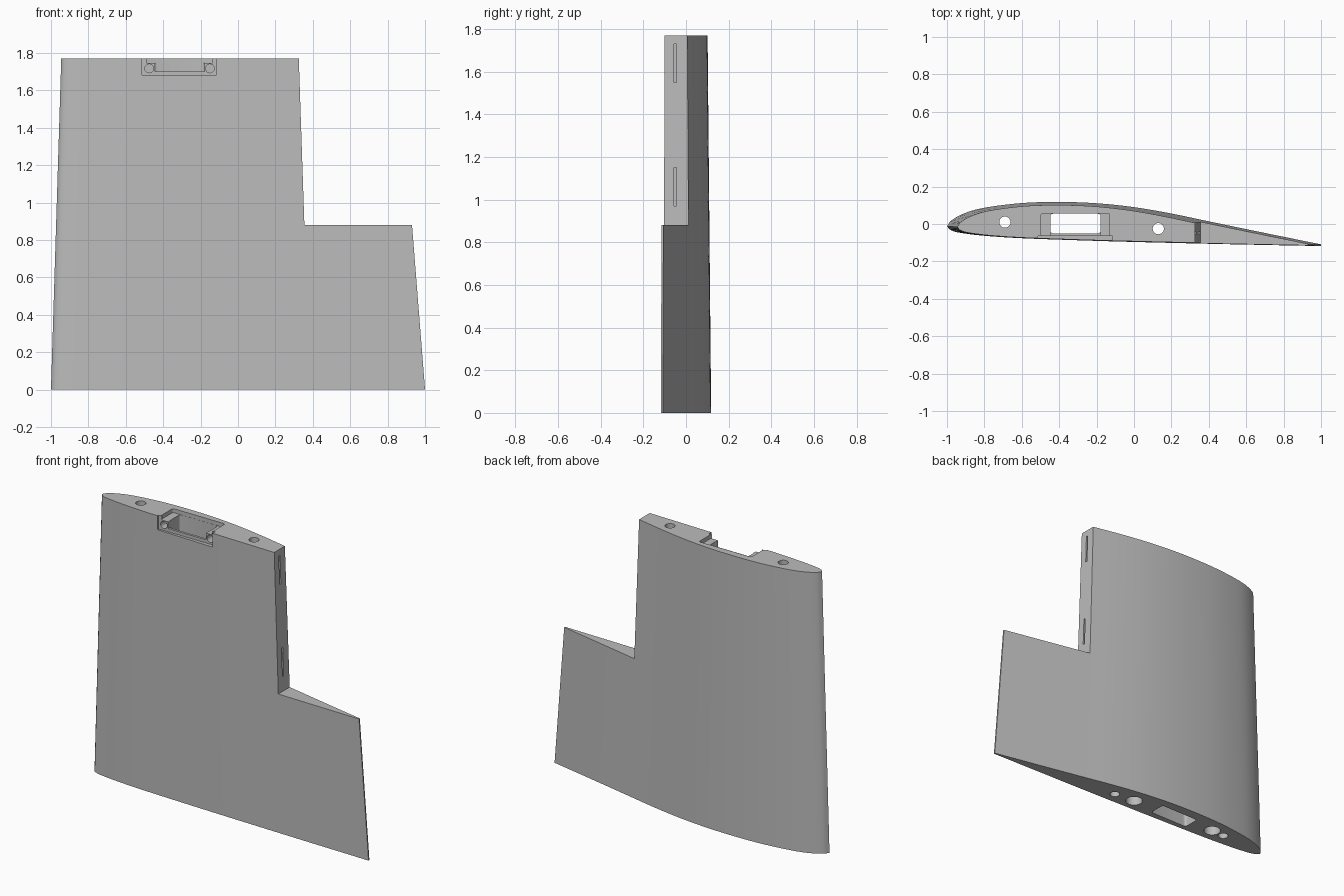
import bpy, bmesh
from mathutils import Vector, Matrix

cube = bpy.data.objects.get("Cube")
if cube:
    bpy.data.objects.remove(cube, do_unlink=True)

HEIGHT = 1.77
grey = bpy.data.materials.new("light grey")
grey.use_nodes = True
colour = (0.5, 0.5, 0.5, 1)
grey.diffuse_color = colour
grey.node_tree.nodes["Principled BSDF"].inputs["Base Color"].default_value = colour


def spline(points, steps=5):
    """Smooth curve through the points."""
    p = [Vector(q) for q in points]
    p = [2 * p[0] - p[1]] + p + [2 * p[-1] - p[-2]]
    out = []
    for a, b, c, d in zip(p, p[1:], p[2:], p[3:]):
        for i in range(steps):
            t = i / steps
            out.append(b + (c - a) * t / 2 + (2 * a - 5 * b + 4 * c - d) * t * t / 2
                       + (3 * b - a - 3 * c + d) * t ** 3 / 2)
    return out + [p[-2]]


def loft(name, lower, upper):
    """Solid between two matching outlines."""
    bm = bmesh.new()
    rings = [[bm.verts.new(v) for v in ring] for ring in (lower, upper)]
    n = len(lower)
    bm.faces.new(rings[0][::-1])
    bm.faces.new(rings[1])
    for i in range(n):
        j = (i + 1) % n
        bm.faces.new((rings[0][i], rings[0][j], rings[1][j], rings[1][i]))
    return finish(name, bm)


def finish(name, bm):
    bmesh.ops.recalc_face_normals(bm, faces=bm.faces)
    mesh = bpy.data.meshes.new(name)
    bm.to_mesh(mesh)
    bm.free()
    mesh.materials.append(grey)
    obj = bpy.data.objects.new(name, mesh)
    bpy.context.collection.objects.link(obj)
    return obj


cutters = []


def cut_box(name, x, y, z, rounding=0):
    """Box cutter from ranges, with optional rounded upright edges."""
    bm = bmesh.new()
    bmesh.ops.create_cube(bm, size=1)
    for v in bm.verts:
        v.co = [r[0] + (c + 0.5) * (r[1] - r[0]) for c, r in zip(v.co, (x, y, z))]
    if rounding:
        upright = [e for e in bm.edges if abs(e.verts[0].co.z - e.verts[1].co.z) > 1e-4]
        bmesh.ops.bevel(bm, geom=upright, offset=rounding, segments=4,
                        profile=0.5, affect='EDGES')
    cutters.append(finish(name, bm))


def cut_round(name, centre, radius, depth, axis='Z'):
    """Cylinder cutter centred on a point."""
    bm = bmesh.new()
    turn = Matrix.Rotation(1.5707963, 4, 'X') if axis == 'Y' else Matrix()
    bmesh.ops.create_cone(bm, cap_ends=True, segments=32, radius1=radius, radius2=radius,
                          depth=depth, matrix=Matrix.Translation(centre) @ turn)
    cutters.append(finish(name, bm))


# Tapered wing body
upper_skin = [(1, -.109), (.7, -.048), (.41, .012), (.2, .056), (0, .09), (-.2, .111),
              (-.4, .118), (-.6, .112), (-.8, .087), (-.91, .056), (-.975, .02), (-1, -.012)]
lower_skin = [(-1, -.012), (-.98, -.032), (-.93, -.047), (-.8, -.063), (-.6, -.076),
              (-.3, -.087), (0, -.096), (.5, -.108), (1, -.118)]
section = spline(upper_skin)[:-1] + spline(lower_skin)
root = [(p.x, p.y, 0) for p in section]
tip = [(p.x * .9025 - .0425, p.y * .9 - .005, HEIGHT) for p in section]
wing = loft("wing_panel", root, tip)

# Cut-out for the control surface
notch = [(.355, .88), (1.2, .88), (1.2, 1.8), (.324, 1.8)]
cutters.append(loft("flap_cutter", [(x, -.3, z) for x, z in notch],
                    [(x, .3, z) for x, z in notch]))

# Hinge slots in the step face
for z in (.97, 1.55):
    cut_box("hinge_slot_cutter", (.25, .5), (-.056, -.044), (z, z + .18))

# Rod holes through the span, and wider sockets in the root
for x, y in ((-.69, .01), (.13, -.025)):
    cut_round("rod_hole_cutter", (x, y, HEIGHT / 2), .03, 2)
for x, y in ((-.6, .015), (-.01, -.012)):
    cut_round("socket_cutter", (x, y, 0), .05, .5)

# Servo duct, tip pocket and front hatch recess
cut_box("duct_cutter", (-.447, -.178), (-.05, .055), (-.1, 1.9), .015)
cut_box("pocket_cutter", (-.497, -.13), (-.0655, .056), (1.745, 1.9), .01)
cut_box("hatch_cutter", (-.512, -.115), (-.2, -.065), (1.682, 1.9))
cut_box("opening_cutter", (-.445, -.18), (-.1, -.03), (1.702, 1.9))

# Screw holes in the hatch bosses
for x in (-.475, -.15):
    cut_round("screw_hole_cutter", (x, -.06, 1.717), .023, .09, 'Y')

for cutter in cutters:
    mod = wing.modifiers.new(cutter.name, 'BOOLEAN')
    mod.operation = 'DIFFERENCE'
    mod.solver = 'EXACT'
    mod.object = cutter

# Apply the cuts and remove the helpers
bpy.context.view_layer.update()
result = bpy.data.meshes.new_from_object(
    wing.evaluated_get(bpy.context.evaluated_depsgraph_get()))
wing.modifiers.clear()
wing.data = result
result.materials.clear()
result.materials.append(grey)
for poly in result.polygons:
    poly.material_index = 0
for cutter in cutters:
    bpy.data.objects.remove(cutter, do_unlink=True)

bpy.ops.object.select_all(action='DESELECT')
wing.select_set(True)
bpy.context.view_layer.objects.active = wing
bpy.ops.object.shade_smooth_by_angle(angle=.5)
